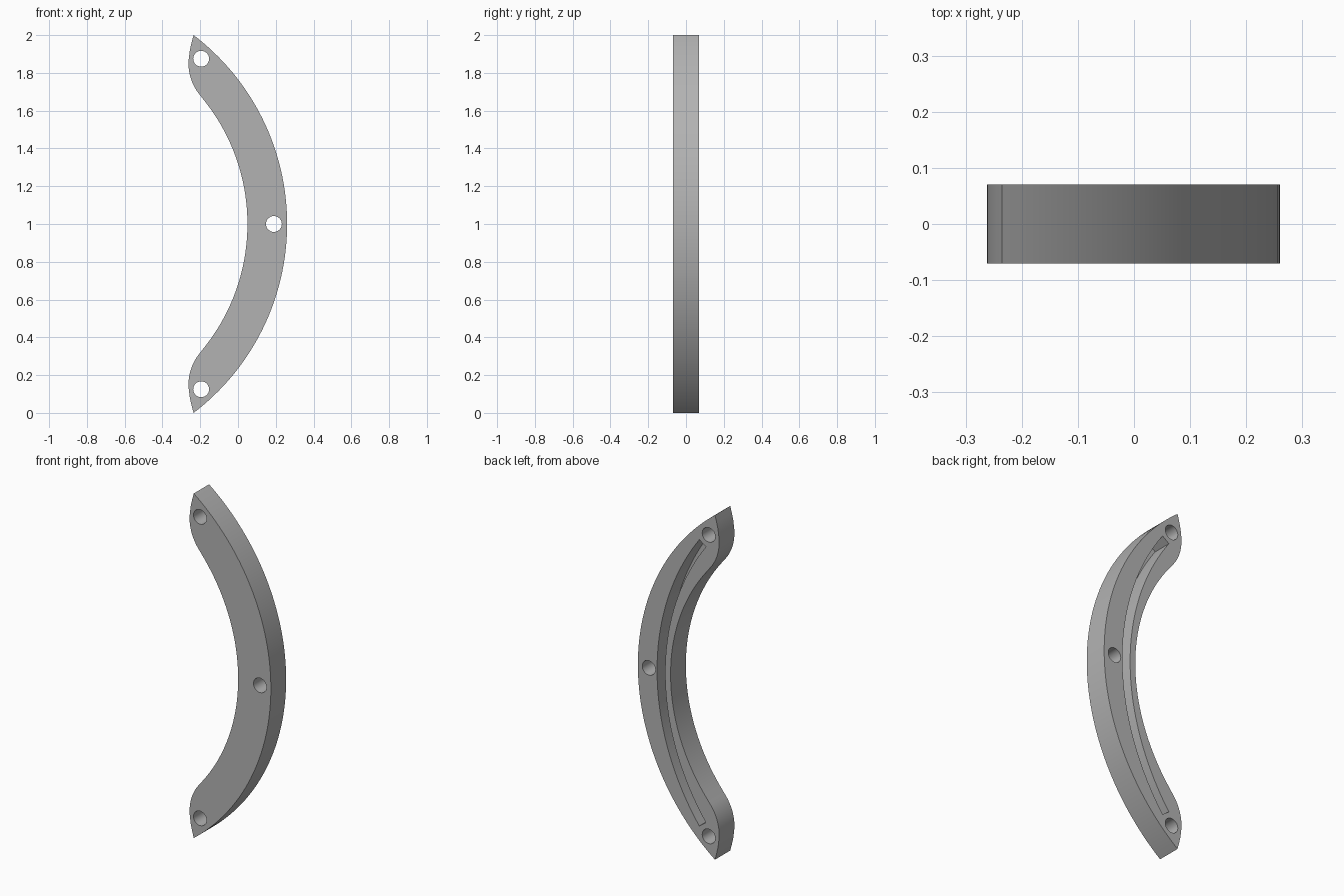
import bpy, bmesh
from math import sin, cos, radians

if "Cube" in bpy.data.objects:
    bpy.data.objects.remove(bpy.data.objects["Cube"])

grey = bpy.data.materials.new("grey")
grey.use_nodes = True
COLOR = (0.45, 0.45, 0.45, 1)
grey.diffuse_color = COLOR
grey.node_tree.nodes["Principled BSDF"].inputs["Base Color"].default_value = COLOR


def arc(cx, cz, r, start, end, n):
    angles = [radians(start + (end - start) * i / n) for i in range(n + 1)]
    return [(cx + r * cos(a), cz + r * sin(a)) for a in angles]


def prism(name, outline, y0, y1):
    """Extrude a closed x-z outline from y0 to y1."""
    bm = bmesh.new()
    face = bm.faces.new([bm.verts.new((x, y0, z)) for x, z in outline])
    side = bmesh.ops.extrude_face_region(bm, geom=[face])["geom"]
    verts = [v for v in side if isinstance(v, bmesh.types.BMVert)]
    bmesh.ops.translate(bm, verts=verts, vec=(0, y1 - y0, 0))
    bmesh.ops.recalc_face_normals(bm, faces=bm.faces)
    mesh = bpy.data.meshes.new(name)
    bm.to_mesh(mesh)
    bm.free()
    mesh.materials.append(grey)
    obj = bpy.data.objects.new(name, mesh)
    bpy.context.collection.objects.link(obj)
    return obj


# Curved bracket: outer arc, then a tip and a rounded heel at each end
outer = arc(-0.998, 1, 1.258, -52.65, 52.65, 64)
outer[0], outer[-1] = (-0.235, 0), (-0.235, 2)
heel = [(-0.246, 1.96), (-0.255, 1.92)] + arc(0, 1.85, 0.262, 176, 220.4, 14)
inner = arc(-0.998, 1, 1.048, 40.4, -40.4, 48)[1:-1]
lower_heel = [(x, 2 - z) for x, z in reversed(heel)]
bracket = prism("curved_bracket", outer + heel + inner + lower_heel, -0.07, 0.07)

# Screw holes and the curved slot sunk into the back
cutters = [prism("hole_cutter", arc(x, z, 0.042, 0, 348.75, 31), -0.2, 0.2)
           for x, z in ((-0.195, 0.125), (0.19, 1), (-0.195, 1.875))]
slot = arc(-1.27, 1, 1.407, -36.2, 36.2, 48) + arc(-1.27, 1, 1.355, 36.2, -36.2, 48)
cutters.append(prism("slot_cutter", slot, -0.04, 0.2))

bpy.context.view_layer.objects.active = bracket
bracket.select_set(True)
for cutter in cutters:
    mod = bracket.modifiers.new("cut", "BOOLEAN")
    mod.operation = "DIFFERENCE"
    mod.solver = "EXACT"
    mod.object = cutter
    bpy.ops.object.modifier_apply(modifier=mod.name)
    bpy.data.objects.remove(cutter)

bpy.ops.object.shade_smooth_by_angle(angle=radians(25))
